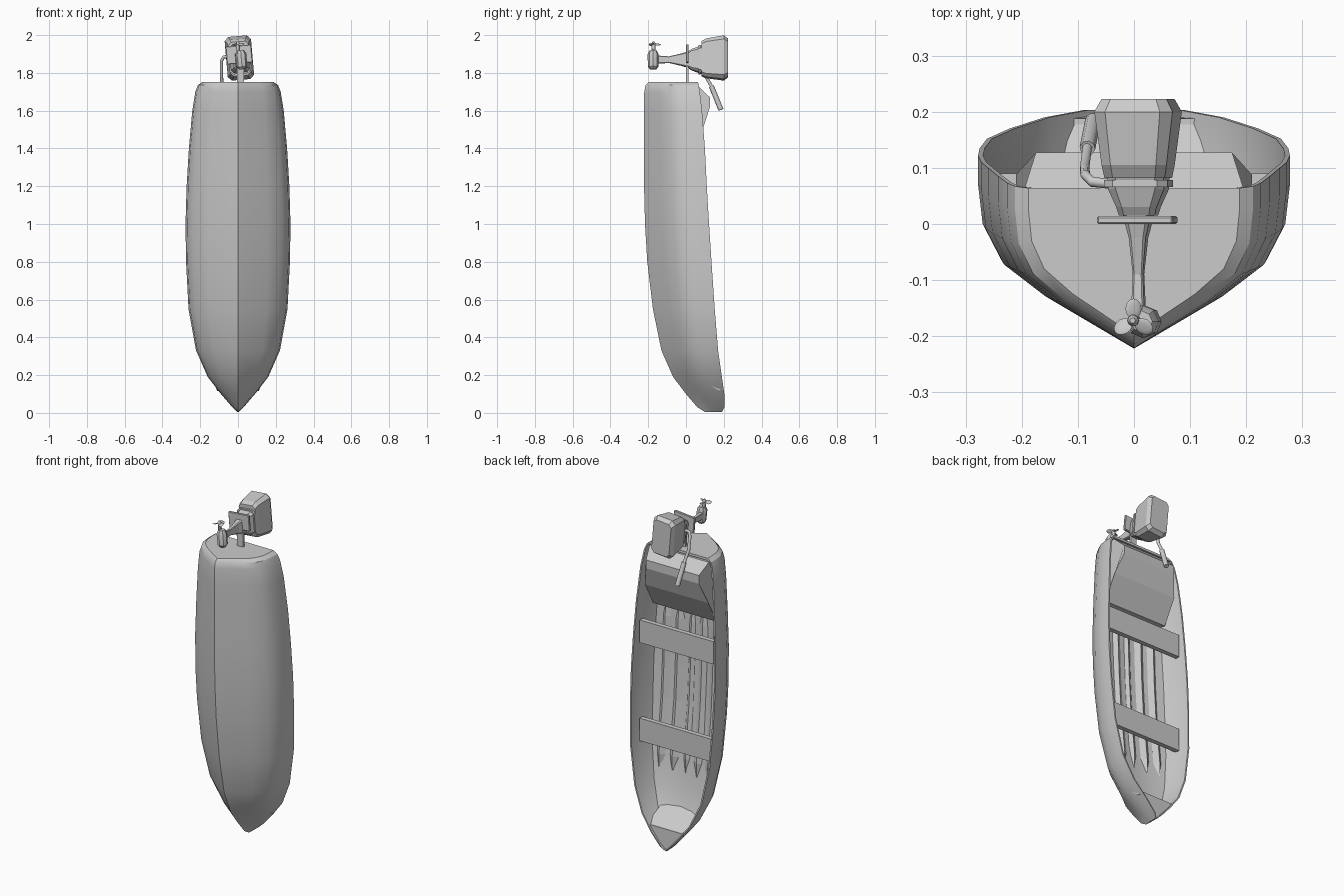
import bpy
import bmesh
import math
from mathutils import Matrix, Vector

default_cube = bpy.data.objects.get("Cube")
if default_cube:
    bpy.data.objects.remove(default_cube, do_unlink=True)

grey = bpy.data.materials.new("plain_grey")
grey.use_nodes = True
colour = (0.6, 0.6, 0.6, 1)
grey.diffuse_color = colour
grey.node_tree.nodes["Principled BSDF"].inputs["Base Color"].default_value = colour


def add_object(name, bm, transform=None, smooth=None):
    """Turn a bmesh into a named object, optionally moved and smoothed."""
    bmesh.ops.recalc_face_normals(bm, faces=bm.faces[:])
    mesh = bpy.data.meshes.new(name)
    if transform:
        bm.transform(transform)
    bm.to_mesh(mesh)
    bm.free()
    mesh.materials.append(grey)
    obj = bpy.data.objects.new(name, mesh)
    bpy.context.collection.objects.link(obj)
    if smooth:
        bpy.ops.object.select_all(action="DESELECT")
        obj.select_set(True)
        bpy.context.view_layer.objects.active = obj
        bpy.ops.object.shade_smooth_by_angle(angle=math.radians(smooth))
    return obj


def skin(bm, rings, caps=True):
    """Join closed rings of points with quads; return the vertex rings."""
    loops = [[bm.verts.new(p) for p in ring] for ring in rings]
    for a, b in zip(loops, loops[1:]):
        for i in range(len(a)):
            j = (i + 1) % len(a)
            bm.faces.new((a[i], a[j], b[j], b[i]))
    if caps:
        bm.faces.new(loops[0])
        bm.faces.new(loops[-1])
    return loops


def loft(name, rings, transform=None, smooth=None):
    bm = bmesh.new()
    skin(bm, rings)
    return add_object(name, bm, transform, smooth)


def mirrored(points):
    return [(-x, y, z) for x, y, z in points]


def tube(name, points, radius):
    curve = bpy.data.curves.new(name, "CURVE")
    curve.dimensions = "3D"
    curve.bevel_depth = radius
    curve.bevel_resolution = 2
    curve.use_fill_caps = True
    spline = curve.splines.new("POLY")
    spline.points.add(len(points) - 1)
    for target, p in zip(spline.points, points):
        target.co = (*p, 1)
    curve.materials.append(grey)
    obj = bpy.data.objects.new(name, curve)
    bpy.context.collection.objects.link(obj)


# Hull stations from bow to stern: height, half width, keel y, gunwale y
stations = [
    (0.005, 0.004, 0.10, 0.19), (0.03, 0.03, 0.06, 0.203),
    (0.10, 0.09, 0.00, 0.203), (0.19, 0.16, -0.068, 0.19),
    (0.33, 0.222, -0.13, 0.17), (0.55, 0.262, -0.175, 0.152),
    (0.80, 0.275, -0.205, 0.135), (1.00, 0.278, -0.217, 0.122),
    (1.20, 0.272, -0.222, 0.11), (1.40, 0.26, -0.222, 0.10),
    (1.60, 0.242, -0.222, 0.085), (1.70, 0.226, -0.221, 0.073),
    (1.735, 0.212, -0.214, 0.067), (1.752, 0.188, -0.198, 0.064),
]
outer_shape = [(1, 1), (1, 0.85), (0.97, 0.64), (0.85, 0.45), (0.58, 0.28), (0, 0)]
inner_shape = [(0, 0.48), (0.5, 0.51), (0.85, 0.57), (0.97, 0.8), (1, 1)]
wall = 0.009


def station_at(z):
    for a, b in zip(stations, stations[1:]):
        if z <= b[0]:
            t = (z - a[0]) / (b[0] - a[0])
            return [p + (q - p) * t for p, q in zip(a, b)]


def hull_ring(z, w, keel, rim):
    depth = rim - keel
    half = [(u * w, keel + v * depth, z) for u, v in outer_shape]
    outer = half + mirrored(reversed(half[:-1]))
    inner_z = z if z < 1.74 else 1.738
    inside = [(u * max(w - wall, 0.001), keel + v * depth, inner_z) for u, v in inner_shape]
    return outer + mirrored(reversed(inside)) + inside[1:]


# Hull: outer and inner skins in one shell, closed by the transom
bm = bmesh.new()
loops = skin(bm, [hull_ring(*s) for s in stations], caps=False)
split = 2 * len(outer_shape) - 1
for loop in (loops[0], loops[-1]):
    bm.faces.new(loop[:split])
    bm.faces.new(loop[split:])
    bm.faces.new((loop[0], loop[split - 1], loop[split], loop[-1]))
add_object("hull", bm, smooth=32)

# Bow deck: thin plate that follows the gunwale
deck_side = []
for z in (0.015, 0.05, 0.09, 0.135):
    _, w, _, rim = station_at(z)
    deck_side.append((w - 0.006, rim - 0.01, z))
deck = deck_side + mirrored(reversed(deck_side))
loft("bow_deck", [deck, [(x, y - 0.015, z) for x, y, z in deck]])

# Sloping bulkhead below the deck edge
slope = [(0.11, 0.185, 0.13), (0.125, 0.13, 0.165), (0.115, 0.035, 0.225)]
panel = slope + mirrored(reversed(slope))
loft("bow_bulkhead", [panel, [(x, y - 0.01, z - 0.014) for x, y, z in panel]])

# Floor ribs: broad low ridges with pointed ends
for i in range(-2, 3):
    x = i * 0.08
    rings = []
    for z, size in ((0.40, 0), (0.48, 1), (0.8, 1), (1.0, 1), (1.28, 1), (1.40, 0)):
        _, w, keel, rim = station_at(z)
        floor = keel + (rim - keel) * (0.48 + 0.1 * abs(x) / w)
        half = 0.004 + 0.026 * size
        rings.append([(x - half, floor - 0.006, z),
                      (x, floor + 0.002 + 0.012 * size, z),
                      (x + half, floor - 0.006, z)])
    loft("floor_rib", rings)


def box(name, low, high, transform=None, bevel=0):
    bm = bmesh.new()
    bmesh.ops.create_cube(bm, size=1)
    low, high = Vector(low), Vector(high)
    bmesh.ops.scale(bm, vec=high - low, verts=bm.verts)
    bmesh.ops.translate(bm, vec=(low + high) / 2, verts=bm.verts)
    if bevel:
        bmesh.ops.bevel(bm, geom=bm.edges[:], offset=bevel, segments=1, affect="EDGES")
    return add_object(name, bm, transform)


# Two cross seats and the stern seat block
for name, z in (("front_seat", 0.56), ("middle_seat", 1.145)):
    box(name, (-0.243, 0.062, z), (0.243, 0.09, z + 0.135))
seat_profile = [(0.19, -0.05, 1.73), (0.195, 0.064, 1.73), (0.175, 0.127, 1.67),
                (0.175, 0.127, 1.62), (0.21, 0.088, 1.5), (0.21, 0.01, 1.36), (0.19, -0.05, 1.36)]
loft("stern_seat", [seat_profile, mirrored(seat_profile)])

# Outboard motor: built straight, then steered slightly to one side
pivot = Vector((0.008, 0, 1.87))
steer = Matrix.Translation(pivot) @ Matrix.Rotation(math.radians(-5), 4, "Y")


def motor_ring(y, hx, hz, cz=0.0):
    """Rectangle with cut corners across the motor's long axis."""
    c = 0.3 * min(hx, hz)
    quarter = [(hx, hz - c), (hx - c, hz)]
    top = quarter + [(-x, z) for x, z in reversed(quarter)]
    return [(x, y, z + cz) for x, z in top + [(-x, -z) for x, z in top]]


cowl = [(0.082, 0.054, 0.09, 0.005), (0.105, 0.058, 0.102, 0.007),
        (0.2, 0.07, 0.116, 0.009), (0.223, 0.058, 0.1, 0.009)]
loft("motor_cowl", [motor_ring(*r) for r in cowl], steer)
middle = [(0.015, 0.032, 0.045), (0.03, 0.036, 0.055), (0.062, 0.05, 0.066), (0.092, 0.05, 0.078)]
loft("motor_middle", [motor_ring(*r) for r in middle], steer)
loft("motor_flange", [motor_ring(y, 0.057, 0.075) for y in (0.066, 0.078)], steer)
leg = [(0.02, 0.026, 0.045), (-0.025, 0.015, 0.032), (-0.09, 0.009, 0.017), (-0.16, 0.012, 0.022)]
loft("motor_leg", [motor_ring(*r) for r in leg], steer)


def turned(name, profile, centre, sides):
    """Round part about a vertical axis from (height, radius) pairs."""
    rings = []
    for z, r in profile:
        rings.append([(centre[0] + r * math.cos(math.tau * i / sides),
                       centre[1] + r * math.sin(math.tau * i / sides), z)
                      for i in range(sides)])
    return loft(name, rings, steer, 35)


# Gearcase and propeller
turned("gearcase", [(-0.052, 0.017), (-0.038, 0.028), (0.028, 0.029), (0.048, 0.019)],
       (0.01, -0.174), 8)
axis = (-0.002, -0.172)
turned("propeller_hub", [(0.045, 0.01), (0.088, 0.01), (0.096, 0.005)], axis, 10)
for i in range(3):
    bm = bmesh.new()
    bmesh.ops.create_uvsphere(bm, u_segments=12, v_segments=6, radius=0.018)
    spin = Matrix.Rotation(math.radians(90 + 120 * i), 4, "Z")
    place = (Matrix.Translation((*axis, 0.08)) @ spin @ Matrix.Translation((0.021, 0, 0))
             @ Matrix.Rotation(math.radians(25), 4, "X") @ Matrix.Diagonal((1, 0.85, 0.15, 1)))
    add_object("propeller_blade", bm, steer @ place, 40)

# Transom clamp
box("clamp_plate", (-0.068, 0, -0.02), (0.068, 0.014, 0.075), steer, 0.003)
box("clamp_post", (-0.005, 0, 1.74), (0.032, 0.014, 1.86))

# Steering tiller with a thick grip
bend = [(-0.045, 0.072, 1.885), (-0.075, 0.075, 1.885), (-0.087, 0.088, 1.865),
        (-0.088, 0.1, 1.79), (-0.083, 0.14, 1.72)]
tube("tiller_arm", bend, 0.009)
tube("tiller_grip", [(-0.083, 0.135, 1.728), (-0.073, 0.185, 1.605)], 0.014)
